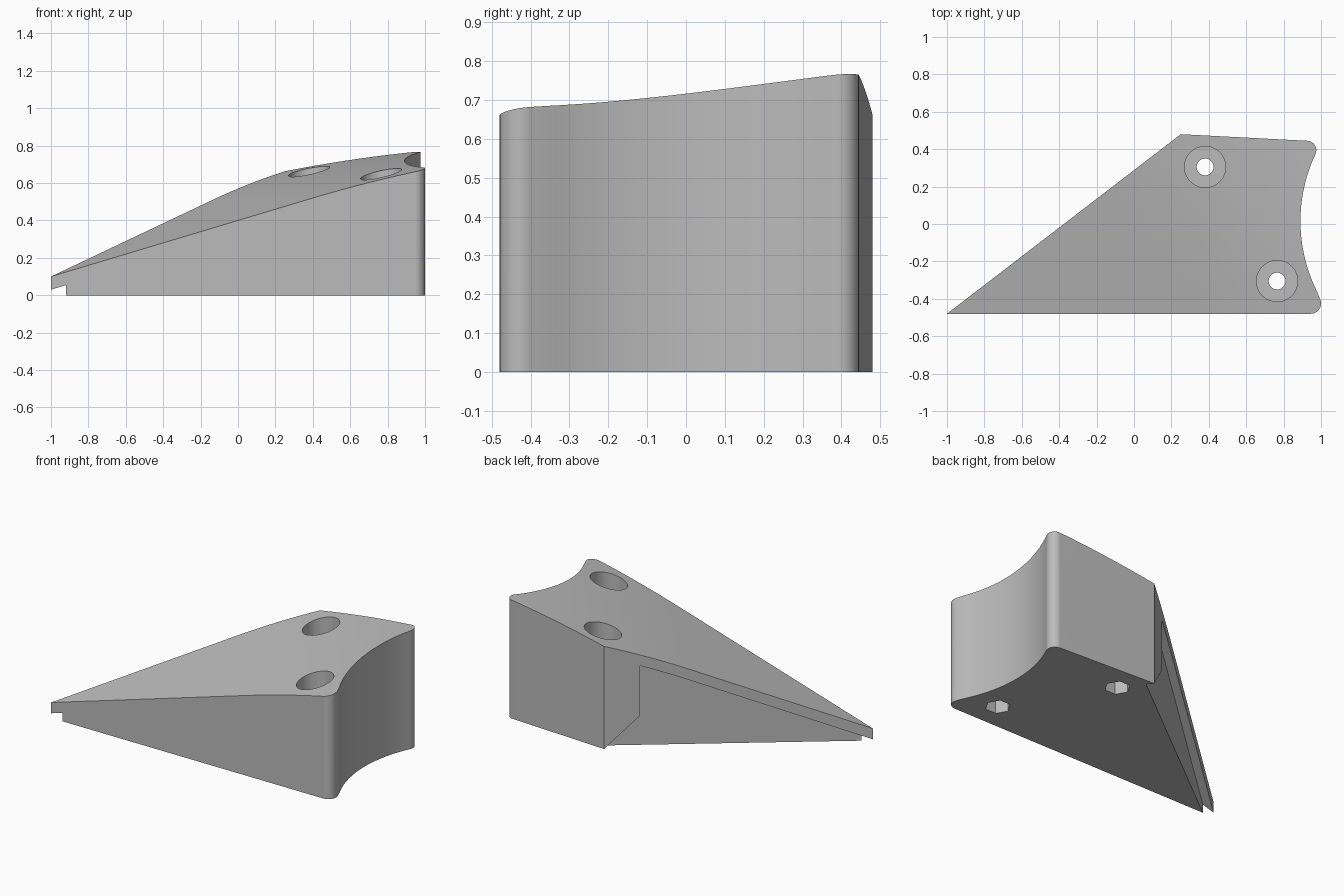
import bpy, bmesh, math
from mathutils import Matrix, Vector

cube = bpy.data.objects.get("Cube")
if cube:
    bpy.data.objects.remove(cube, do_unlink=True)

grey = bpy.data.materials.new("matte_grey")
grey.use_nodes = True
grey.diffuse_color = (0.5, 0.5, 0.5, 1)
grey.node_tree.nodes["Principled BSDF"].inputs["Base Color"].default_value = (0.5, 0.5, 0.5, 1)


def finish(name, bm, matrix=None):
    if matrix:
        bm.transform(matrix)
    bmesh.ops.recalc_face_normals(bm, faces=bm.faces)
    mesh = bpy.data.meshes.new(name)
    bm.to_mesh(mesh)
    bm.free()
    mesh.materials.append(grey)
    ob = bpy.data.objects.new(name, mesh)
    bpy.context.collection.objects.link(ob)
    return ob


def prism(name, outline, low, high, matrix=None):
    bm = bmesh.new()
    base = bm.faces.new([bm.verts.new((u, v, low)) for u, v in outline])
    top = bmesh.ops.extrude_face_region(bm, geom=[base])["geom"]
    verts = [g for g in top if isinstance(g, bmesh.types.BMVert)]
    bmesh.ops.translate(bm, verts=verts, vec=(0, 0, high - low))
    return finish(name, bm, matrix)


def circle(cx, cy, r, n, start=0):
    return [(cx + r * math.cos(start + math.tau * i / n),
             cy + r * math.sin(start + math.tau * i / n)) for i in range(n)]


def arc(cx, cy, r, a, b, n):
    angles = [math.radians(a + (b - a) * i / n) for i in range(n + 1)]
    return [(cx + r * math.cos(t), cy + r * math.sin(t)) for t in angles]


def combine(target, tool, operation):
    mod = target.modifiers.new("cut", "BOOLEAN")
    mod.operation, mod.solver, mod.object = operation, "EXACT", tool
    bpy.context.view_layer.objects.active = target
    bpy.ops.object.modifier_apply(modifier=mod.name)
    bpy.data.objects.remove(tool, do_unlink=True)


def wall_frame(origin, along):
    # Local x runs along the wall, local y is up, local z points along x cross up
    along = Vector((along[0], along[1], 0)).normalized()
    up = Vector((0, 0, 1))
    m = Matrix((along, up, along.cross(up))).transposed().to_4x4()
    return Matrix.Translation(origin) @ m


def surface_z(x, y):
    bend = max(0, x + 0.8 * y)
    return 0.1 + 0.3 * (x + 1) + 0.227 * (y + 0.48) - 0.075 * bend ** 2


def under_surface(name, drop):
    # Solid lying below the sloping, gently bent top
    bm = bmesh.new()
    across = Vector((1, 0.8)).normalized()
    rows = []
    for s in [-2.5] + [1.8 * i / 30 for i in range(31)]:
        row = []
        for w in (-2, 2):
            p = across * s / math.hypot(1, 0.8) + Vector((-across.y, across.x)) * w
            row.append(bm.verts.new((p.x, p.y, surface_z(p.x, p.y) - drop)))
            row.append(bm.verts.new((p.x, p.y, -3)))
        rows.append(row)
    for (a, b, c, d), (e, f, g, h) in zip(rows, rows[1:]):
        for face in ((a, c, g, e), (b, f, h, d), (a, e, f, b), (c, d, h, g)):
            bm.faces.new(face)
    for a, b, c, d in (rows[0], rows[-1]):
        bm.faces.new((a, b, d, c))
    return finish(name, bm)


# Body: plan outline with a concave end and rounded corners
corner = (0.25, 0.48)
sweep = math.degrees(math.asin(0.37 / 0.84))
outline = [(-1, -0.48)]
outline += arc(0.945, -0.425, 0.055, -90, 25, 10)
outline += arc(1.73, 0.015, 0.84, 180 + sweep, 180 - sweep + 1, 32)
outline += arc(0.925, 0.395, 0.05, -25, 87, 10)
outline.append(corner)
body = prism("wedge_body", outline, 0, 1.2)
combine(body, under_surface("top_form", 0), "INTERSECT")

# Stepped recess along the long slanted side
slant = wall_frame((*corner, 0), (-1.25, -0.96))
recess = prism("side_recess", [(-0.1, -0.1), (0.21, 0.21), (0.21, 1), (1.9, 1), (1.9, -0.1)],
               -0.4, 0.049, slant)
if (slant.to_3x3() @ Vector((0, 0, 1))).y > 0:
    recess.data.transform(slant @ Matrix.Scale(-1, 4, (0, 0, 1)) @ slant.inverted())
    recess.data.flip_normals()
combine(recess, under_surface("recess_roof", 0.07), "INTERSECT")
combine(body, recess, "DIFFERENCE")

# Small pin hole in the recessed face
combine(body, prism("pin_hole", circle(0.43, 0.21, 0.026, 24), -0.2, 0.2, slant), "DIFFERENCE")

# Screw holes: wide bore above, narrow shaft, six-sided nut pocket below
for x, y in ((0.38, 0.305), (0.765, -0.305)):
    combine(body, prism("bore", circle(x, y, 0.11, 48), 0.35, 1.5), "DIFFERENCE")
    combine(body, prism("shaft", circle(x, y, 0.045, 32), -0.2, 1.5), "DIFFERENCE")
    combine(body, prism("nut_pocket", circle(x, y, 0.075, 6), -0.2, 0.12), "DIFFERENCE")

# Round recess in the back wall
back = wall_frame((0.25, 0.48, 0), (-0.678, 0.035))
combine(body, prism("round_recess", circle(-0.34, 0.335, 0.305, 72), -0.035, 0.2, back), "DIFFERENCE")

# Raised bar standing on the floor of the round recess
bar = prism("raised_bar", [(-0.385, 0.12), (-0.295, 0.12), (-0.295, 0.55), (-0.385, 0.55)],
            -0.045, -0.005, back)

bpy.ops.object.select_all(action="DESELECT")
body.select_set(True)
bpy.context.view_layer.objects.active = body
bpy.ops.object.shade_smooth_by_angle(angle=math.radians(25))
weighted = body.modifiers.new("even_shading", "WEIGHTED_NORMAL")
weighted.keep_sharp = True
